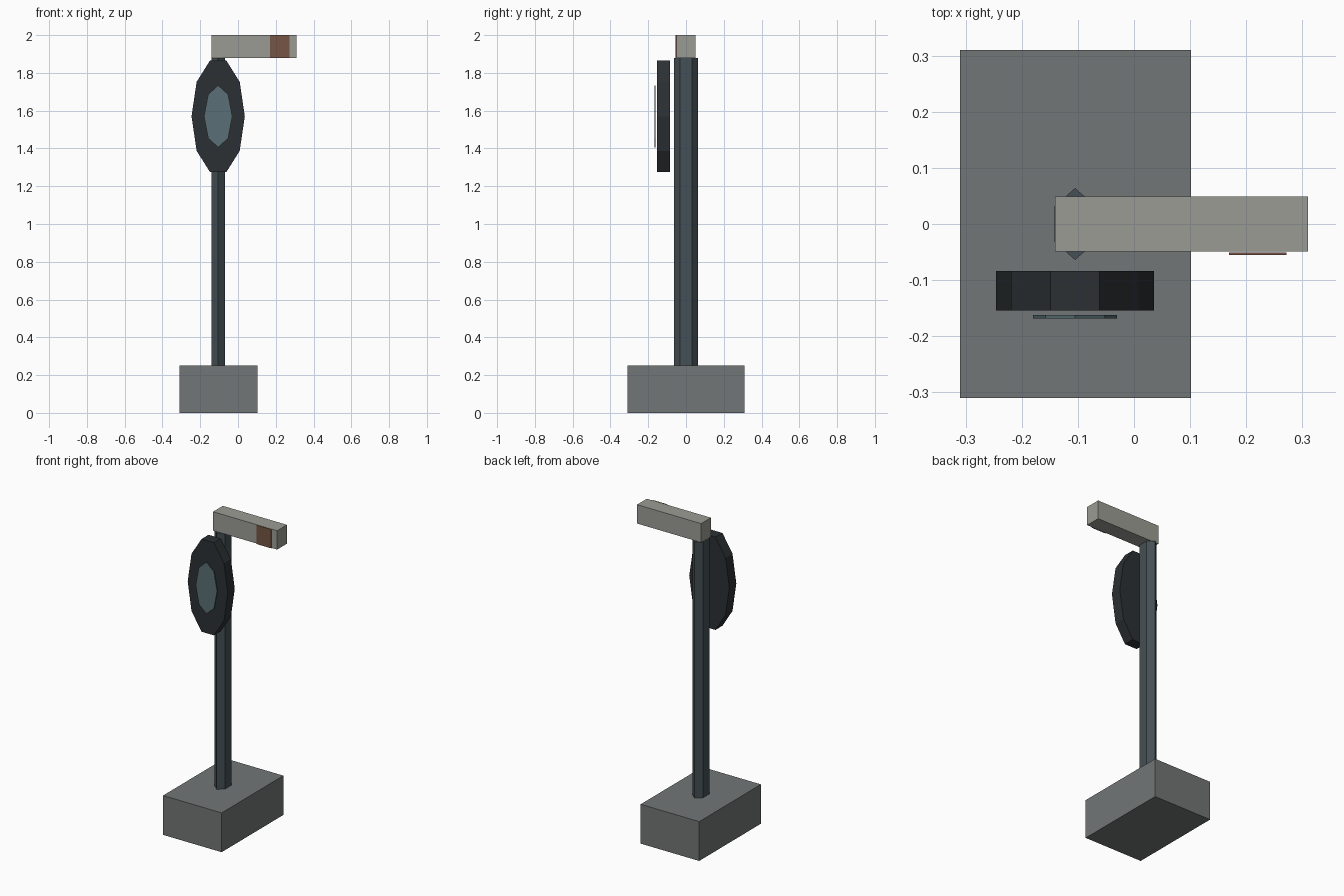
import bpy, bmesh
from math import cos, sin, tau
from mathutils import Vector

if "Cube" in bpy.data.objects:
    bpy.data.objects.remove(bpy.data.objects["Cube"])


def material(name, rgb):
    m = bpy.data.materials.new(name)
    m.diffuse_color = (*rgb, 1)
    m.use_nodes = True
    m.node_tree.nodes["Principled BSDF"].inputs["Base Color"].default_value = m.diffuse_color
    return m


def prism(name, profile, extrude, mat):
    """Extrude a closed 3D profile along a vector into a flat-shaded solid."""
    bm = bmesh.new()
    face = bm.faces.new([bm.verts.new(p) for p in profile])
    out = bmesh.ops.extrude_face_region(bm, geom=[face], use_keep_orig=True)
    verts = [g for g in out["geom"] if isinstance(g, bmesh.types.BMVert)]
    bmesh.ops.translate(bm, verts=verts, vec=Vector(extrude))
    bmesh.ops.recalc_face_normals(bm, faces=bm.faces)
    me = bpy.data.meshes.new(name)
    bm.to_mesh(me)
    bm.free()
    me.materials.append(mat)
    ob = bpy.data.objects.new(name, me)
    bpy.context.collection.objects.link(ob)
    return ob


def box(name, x, y, z, mat):
    pts = [(x[0], y[0], z[0]), (x[1], y[0], z[0]), (x[1], y[1], z[0]), (x[0], y[1], z[0])]
    return prism(name, pts, (0, 0, z[1] - z[0]), mat)


def ring(n, a, b):
    return [(a * cos(tau * i / n), b * sin(tau * i / n)) for i in range(n)]


stone = material("stone", (0.17, 0.18, 0.18))
pale = material("pale_grey", (0.33, 0.33, 0.30))
steel = material("steel", (0.06, 0.08, 0.09))
black = material("black", (0.025, 0.03, 0.033))
glass = material("glass", (0.10, 0.16, 0.18))
rust = material("rust", (0.18, 0.09, 0.06))

PX, DZ = -0.105, 1.57  # post axis and disc height

# Block base and flattened six-sided post
box("base", (-0.31, 0.102), (-0.31, 0.31), (0, 0.25), stone)
prism("post", [(PX + b, a, 0.25) for a, b in ring(6, 0.064, 0.042)], (0, 0, 1.63), steel)

# Top arm with coloured band on the front
box("arm", (-0.141, 0.31), (-0.049, 0.049), (1.88, 2.0), pale)
box("arm_band", (0.169, 0.272), (-0.055, -0.051), (1.88, 2.0), rust)

# Ten-sided oval housing and eight-sided lens
prism("housing", [(PX + a, -0.084, DZ + b) for a, b in ring(10, 0.141, 0.31)], (0, -0.07, 0), black)
prism("lens", [(PX + a, -0.162, DZ + b) for a, b in ring(8, 0.075, 0.164)], (0, -0.006, 0), glass)
